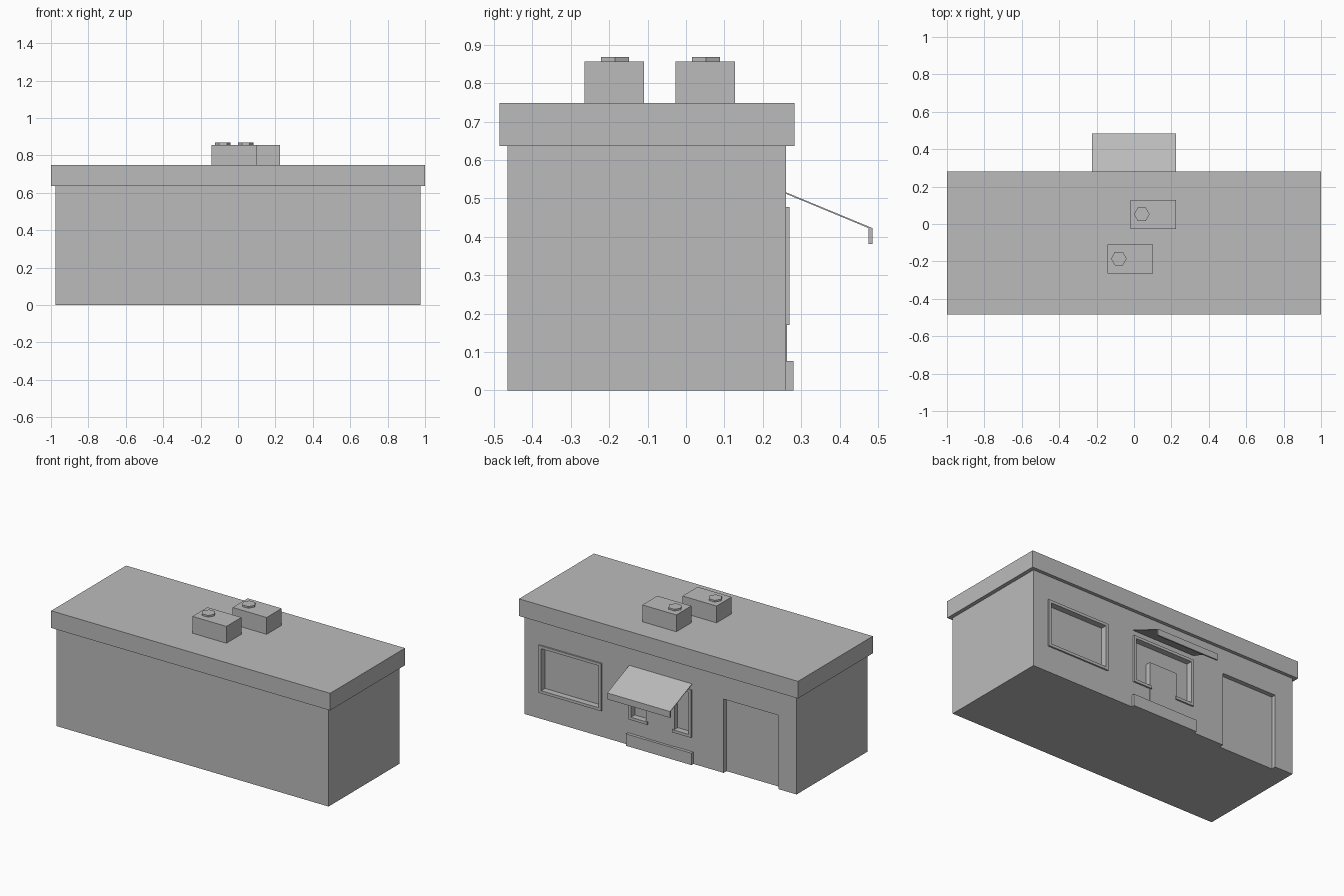
import bpy, bmesh, math

if "Cube" in bpy.data.objects:
    bpy.data.objects.remove(bpy.data.objects["Cube"])

grey = bpy.data.materials.new("plain_grey")
grey.diffuse_color = (0.5, 0.5, 0.5, 1)
grey.use_nodes = True
grey.node_tree.nodes["Principled BSDF"].inputs["Base Color"].default_value = grey.diffuse_color


def prism(name, base, extrude):
    """Solid made by extruding a planar outline along a vector."""
    bm = bmesh.new()
    face = bm.faces.new([bm.verts.new(p) for p in base])
    out = bmesh.ops.extrude_face_region(bm, geom=[face], use_keep_orig=True)
    moved = [g for g in out["geom"] if isinstance(g, bmesh.types.BMVert)]
    bmesh.ops.translate(bm, verts=moved, vec=extrude)
    bmesh.ops.recalc_face_normals(bm, faces=bm.faces)
    mesh = bpy.data.meshes.new(name)
    bm.to_mesh(mesh)
    bm.free()
    mesh.materials.append(grey)
    ob = bpy.data.objects.new(name, mesh)
    bpy.context.collection.objects.link(ob)
    return ob


def box(name, x0, x1, y0, y1, z0, z1):
    base = [(x0, y0, z0), (x1, y0, z0), (x1, y1, z0), (x0, y1, z0)]
    return prism(name, base, (0, 0, z1 - z0))


WALL = 0.26       # back wall plane
RECESS = 0.23     # depth of glass and door
Z0, Z1, BAR = 0.17, 0.478, 0.018

# Walls and flat roof
walls = box("walls", -0.975, 0.975, -0.465, WALL, 0, 0.64)
box("roof_slab", -1, 1, -0.485, 0.282, 0.637, 0.748)


def cut(name, x0, x1, z0, z1):
    """Recess in the back wall."""
    cutter = box(name, x0, x1, RECESS, 0.4, z0, z1)
    cutter.hide_render = True
    cutter.hide_viewport = True
    cutter.display_type = 'WIRE'
    mod = walls.modifiers.new(name, 'BOOLEAN')
    mod.operation = 'DIFFERENCE'
    mod.solver = 'EXACT'
    mod.object = cutter


# Doorway and windows
cut("door_cutter", -0.845, -0.452, -0.1, Z1)
for name, cx, gap in (("side_window", 0.643, 0), ("serving_window", 0, 0.09)):
    a, b = cx - 0.224, cx + 0.224
    cut(name + "_cutter", a + BAR, b - BAR, Z0 + BAR, Z1 - BAR)
    y = (WALL - 0.002, 0.27)
    box(name + "_frame_top", a, b, *y, Z1 - BAR, Z1)
    box(name + "_frame_right", a, a + BAR, *y, Z0, Z1 - BAR)
    box(name + "_frame_left", b - BAR, b, *y, Z0, Z1 - BAR)
    box(name + "_sill_right", a + BAR, cx - gap, *y, Z0, Z0 + BAR)
    box(name + "_sill_left", cx + gap, b - BAR, *y, Z0, Z0 + BAR)

# Panel standing in front of the serving window, and the low step
box("serving_panel", -0.101, 0.101, RECESS - 0.002, 0.263, 0.002, 0.345)
box("step", -0.235, 0.235, WALL - 0.002, 0.28, 0, 0.077)

# Awning sheet with hanging front edge
prism("awning", [(-0.225, 0.258, 0.517), (-0.225, 0.485, 0.423),
                 (-0.225, 0.475, 0.423), (-0.225, 0.258, 0.513)], (0.45, 0, 0))
box("awning_valance", -0.225, 0.225, 0.475, 0.485, 0.382, 0.423)

# Rooftop units with hexagonal vents
for i, (x, y) in enumerate(((0.1025, 0.05), (-0.02, -0.187))):
    box(f"roof_unit_{i}", x - 0.122, x + 0.122, y - 0.077, y + 0.077, 0.746, 0.857)
    ring = [(x - 0.061 + 0.042 * math.cos(k * math.pi / 3),
             y + 0.002 + 0.042 * math.sin(k * math.pi / 3), 0.855) for k in range(6)]
    prism(f"roof_vent_{i}", ring, (0, 0, 0.013))
